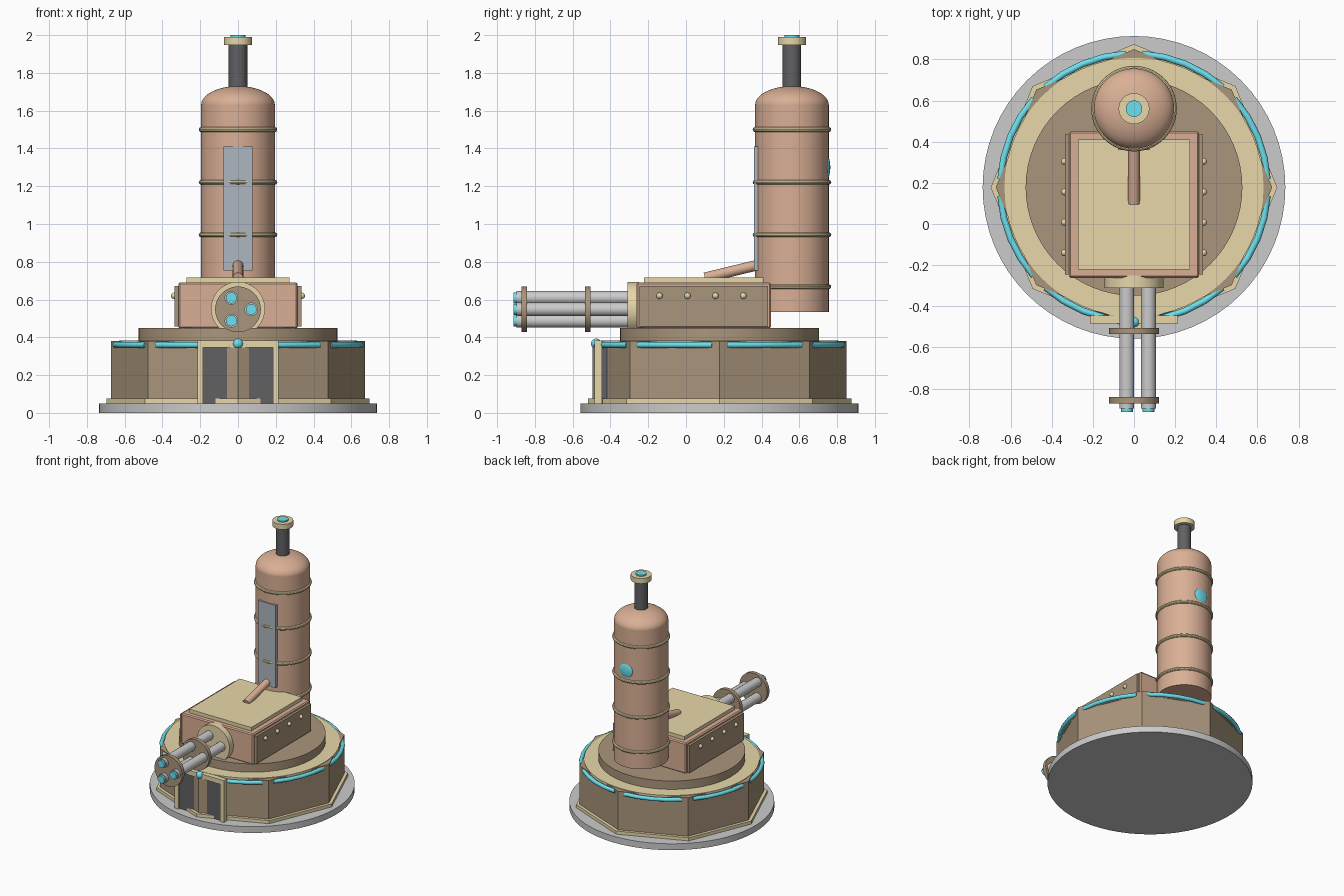
import bpy
from math import sin, cos, pi, radians, atan2, hypot
from mathutils import Vector

if "Cube" in bpy.data.objects:
    bpy.data.objects.remove(bpy.data.objects["Cube"])


def material(name, rgb):
    m = bpy.data.materials.new(name)
    m.diffuse_color = (*rgb, 1)
    m.use_nodes = True
    m.node_tree.nodes["Principled BSDF"].inputs["Base Color"].default_value = m.diffuse_color
    return m


BROWN = material("bronze", (0.40, 0.30, 0.20))
COPPER = material("copper", (0.70, 0.43, 0.30))
GOLD = material("brass", (0.80, 0.68, 0.40))
CYAN = material("glow", (0.15, 0.75, 0.86))
DARK = material("black_iron", (0.12, 0.12, 0.13))
SLATE = material("slate", (0.42, 0.47, 0.52))


def finish(name, mat, smooth=True):
    ob = bpy.context.object
    ob.name = name
    if mat:
        ob.data.materials.append(mat)
    if smooth:
        bpy.ops.object.shade_smooth_by_angle(angle=radians(35))
    return ob


def rod(name, a, b, r, mat=None, n=48, turn=0):
    """Cylinder from point a to point b."""
    a, b = Vector(a), Vector(b)
    d = b - a
    bpy.ops.mesh.primitive_cylinder_add(vertices=n, radius=r, depth=d.length, location=(a + b) / 2)
    ob = finish(name, mat, n > 8)
    ob.rotation_euler = d.to_track_quat('Z', 'Y').to_euler() if hypot(d.x, d.y) > 1e-6 else (0, 0, turn)
    return ob


def box(name, lo, hi, mat=None, bevel=0):
    lo, hi = Vector(lo), Vector(hi)
    bpy.ops.mesh.primitive_cube_add(size=1, location=(lo + hi) / 2)
    bpy.context.object.scale = hi - lo
    bpy.ops.object.transform_apply(location=False, rotation=False)
    ob = finish(name, mat, False)
    if bevel:
        mod = ob.modifiers.new("bevel", 'BEVEL')
        mod.width, mod.segments = bevel, 1
    return ob


def ball(name, loc, scale, mat, n=16):
    bpy.ops.mesh.primitive_uv_sphere_add(segments=n, ring_count=n // 2, radius=1, location=loc)
    bpy.context.object.scale = scale
    return finish(name, mat)


CY = 0.178   # centre of the round base
BY = 0.561   # centre of the boiler

# Base: footing disc, octagonal drum, trims and turntable
rod("footing", (0, CY, 0), (0, CY, 0.05), 0.736, n=64)
rod("base_drum", (0, CY, 0.05), (0, CY, 0.38), 0.672, BROWN, 8, pi / 2)
rod("base_trim", (0, CY, 0.05), (0, CY, 0.075), 0.697, GOLD, 8, pi / 2)
rod("deck", (0, CY, 0.35), (0, CY, 0.384), 0.63, GOLD, 64)
rod("turntable", (0, CY, 0.38), (0, CY, 0.45), 0.527, BROWN, 64)

# Glowing strips, one arc per drum side
for k in range(8):
    cu = bpy.data.curves.new("glow_strip", 'CURVE')
    cu.dimensions = '3D'
    cu.bevel_depth, cu.bevel_resolution, cu.use_fill_caps = 0.016, 2, True
    sp = cu.splines.new('POLY')
    sp.points.add(4)
    for i, p in enumerate(sp.points):
        a = radians(45 * k + 3.5 + 38 * i / 4)
        p.co = (0.65 * cos(a), CY + 0.65 * sin(a), 0.36, 1)
    cu.materials.append(CYAN)
    bpy.context.collection.objects.link(bpy.data.objects.new("glow_strip", cu))

# Doorway on the front corner of the drum
box("door_recess", (-0.186, -0.47, 0.05), (0.186, -0.35, 0.35), DARK)
for s in (-1, 1):
    x = sorted((0.184 * s, 0.215 * s))
    box("door_post", (x[0], -0.485, 0.05), (x[1], -0.445, 0.35), GOLD)
box("door_lintel", (-0.215, -0.485, 0.345), (0.215, -0.445, 0.382), GOLD)
ball("door_lamp", (0, -0.475, 0.366), (0.028,) * 3, CYAN)

# Gun housing with lid, side plates and rivets
box("gun_housing", (-0.316, -0.262, 0.447), (0.316, 0.45, 0.69), COPPER, 0.008)
box("housing_lid", (-0.272, -0.222, 0.685), (0.272, 0.41, 0.718), GOLD)
for s in (-1, 1):
    x = sorted((0.30 * s, 0.336 * s))
    box("side_plate", (x[0], -0.245, 0.457), (x[1], 0.435, 0.672), BROWN)
    for i in range(4):
        ball("rivet", (0.338 * s, -0.14 + 0.148 * i, 0.62), (0.017,) * 3, GOLD, 12)

# Triple rotary barrels
GZ = 0.548
rod("barrel_hub", (0, -0.25, GZ + 0.003), (0, -0.31, GZ + 0.003), 0.143, GOLD)
for y in (-0.505, -0.842):
    rod("barrel_plate", (0, y, GZ), (0, y - 0.03, GZ), 0.121, BROWN)
for i in range(3):
    x, z = 0.07 * cos(i * 2 * pi / 3), GZ + 0.07 * sin(i * 2 * pi / 3)
    rod("barrel", (x, -0.29, z), (x, -0.898, z), 0.036, n=24)
    rod("muzzle_glow", (x, -0.89, z), (x, -0.914, z), 0.029, CYAN, 24)

# Boiler: cylinder and flattened dome in one turned profile
rod("boiler", (0, BY, 0.535), (0, BY, 1.63), 0.195, COPPER, 64)
ball("boiler_dome", (0, BY, 1.63), (0.195, 0.195, 0.1), COPPER, 64)
for z in (0.668, 0.943, 1.221, 1.5):
    bpy.ops.mesh.primitive_torus_add(major_radius=0.195, minor_radius=0.013, major_segments=64,
                                     minor_segments=10, location=(0, BY, z))
    finish("boiler_band", GOLD)
box("boiler_panel", (-0.077, 0.36, 0.755), (0.077, 0.40, 1.41), SLATE)
ball("rear_gauge", (0, BY + 0.188, 1.30), (0.057, 0.015, 0.057), CYAN, 24)
rod("feed_pipe", (0, 0.10, 0.715), (0, 0.45, 0.80), 0.028, COPPER, 24)

# Chimney with glowing mouth
rod("chimney", (0, BY, 1.70), (0, BY, 1.96), 0.049, DARK, 32)
rod("chimney_cap", (0, BY, 1.948), (0, BY, 1.99), 0.075, GOLD, 32)
rod("chimney_glow", (0, BY, 1.97), (0, BY, 2.0), 0.04, CYAN, 32)
